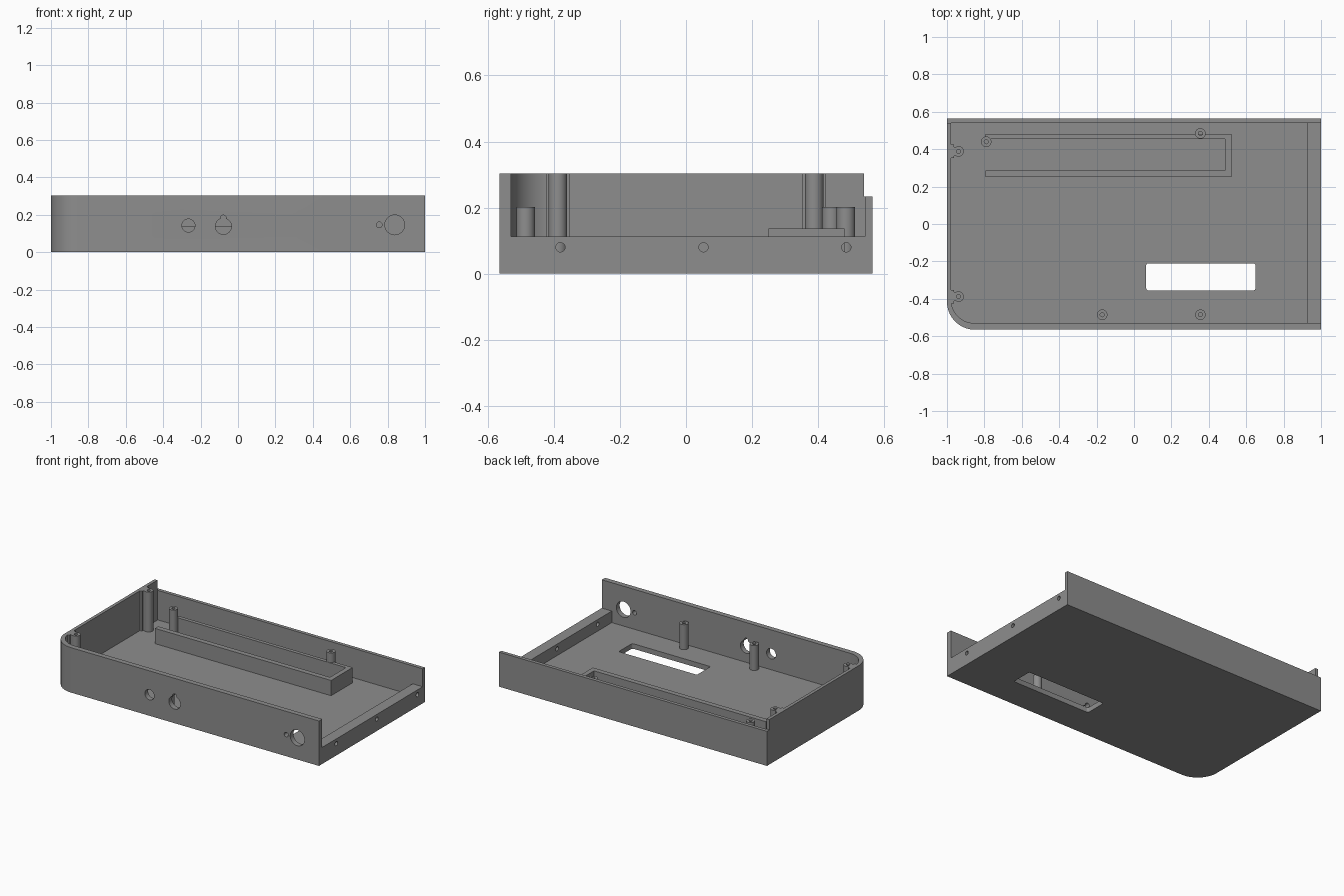
import bpy, bmesh, math
from mathutils import Matrix, Vector

if "Cube" in bpy.data.objects:
    bpy.data.objects.remove(bpy.data.objects["Cube"])

grey = bpy.data.materials.new("mid_grey")
grey.diffuse_color = (0.27, 0.27, 0.27, 1)
grey.use_nodes = True
grey.node_tree.nodes["Principled BSDF"].inputs["Base Color"].default_value = grey.diffuse_color

H, FLOOR, LIP = 0.303, 0.034, 0.112


def prism(name, pts, z0, z1):
    """Extrude a flat outline from z0 to z1."""
    bm = bmesh.new()
    face = bm.faces.new([bm.verts.new((x, y, z0)) for x, y in pts])
    top = bmesh.ops.extrude_face_region(bm, geom=[face])["geom"]
    bmesh.ops.translate(bm, vec=(0, 0, z1 - z0),
                        verts=[v for v in top if isinstance(v, bmesh.types.BMVert)])
    bmesh.ops.recalc_face_normals(bm, faces=bm.faces)
    me = bpy.data.meshes.new(name)
    bm.to_mesh(me)
    bm.free()
    me.materials.append(grey)
    ob = bpy.data.objects.new(name, me)
    bpy.context.collection.objects.link(ob)
    return ob


def arc(cx, cy, r, a0, a1, n):
    return [(cx + r * math.cos(math.radians(a0 + (a1 - a0) * i / n)),
             cy + r * math.sin(math.radians(a0 + (a1 - a0) * i / n))) for i in range(n + 1)]


def circle(cx, cy, r, n=32):
    return arc(cx, cy, r, 0, 360, n)[:-1]


def box(name, x0, x1, y0, y1, z0, z1):
    return prism(name, [(x0, y0), (x1, y0), (x1, y1), (x0, y1)], z0, z1)


def tray_outline(x0, x1, y0, y1, r):
    """Rectangle with a rounded front left corner."""
    return arc(x0 + r, y0 + r, r, 180, 270, 20) + [(x1, y0), (x1, y1), (x0, y1)]


def hole(axis, a, b, z, r, lo, hi):
    """Round cutter along x or y, at height z."""
    ob = prism("cutter", circle(0, 0, r), lo, hi)
    if axis == 'Y':   # local z becomes y
        m = Matrix(((1, 0, 0, a), (0, 0, 1, 0), (0, -1, 0, z), (0, 0, 0, 1)))
    else:             # local z becomes x
        m = Matrix(((0, 0, 1, 0), (1, 0, 0, b), (0, 1, 0, z), (0, 0, 0, 1)))
    ob.data.transform(m)
    return ob


def boolean(ob, other, op='DIFFERENCE'):
    mod = ob.modifiers.new("bool", 'BOOLEAN')
    mod.operation, mod.solver, mod.object = op, 'EXACT', other
    bpy.context.view_layer.objects.active = ob
    bpy.ops.object.modifier_apply(modifier=mod.name)
    bpy.data.objects.remove(other)


def smooth(ob):
    bpy.ops.object.select_all(action='DESELECT')
    ob.select_set(True)
    bpy.context.view_layer.objects.active = ob
    bpy.ops.object.shade_smooth_by_angle(angle=math.radians(30))


# Tray: hollow shell with a low right end and a lowered back wall
tray = prism("tray", tray_outline(-1, 1, -0.565, 0.565, 0.15), 0, H)
boolean(tray, prism("cutter", tray_outline(-0.978, 0.925, -0.53, 0.541, 0.125), FLOOR, 0.5))
boolean(tray, box("cutter", 0.8, 1.1, -0.53, 0.541, LIP, 0.5))
boolean(tray, box("cutter", -1.1, 1.1, 0.538, 0.7, 0.233, 0.5))

# Rounded window in the floor
x0, x1, y0, y1, r = 0.065, 0.65, -0.355, -0.21, 0.012
window = (arc(x0 + r, y0 + r, r, 180, 270, 4) + arc(x1 - r, y0 + r, r, 270, 360, 4)
          + arc(x1 - r, y1 - r, r, 0, 90, 4) + arc(x0 + r, y1 - r, r, 90, 180, 4))
boolean(tray, prism("cutter", window, -0.1, 0.1))

# Front wall holes, one with a key notch
for x, z, r in ((-0.265, 0.142, 0.035), (-0.078, 0.138, 0.043), (0.755, 0.146, 0.015), (0.838, 0.146, 0.053)):
    boolean(tray, hole('Y', x, 0, z, r, -0.7, -0.45))
boolean(tray, hole('Y', -0.078, 0, 0.183, 0.015, -0.7, -0.45))

# Screw holes through the right lip
for y in (-0.38, 0.053, 0.485):
    boolean(tray, hole('X', 0, y, 0.08, 0.014, 0.8, 1.1))
smooth(tray)

# U-shaped rail, open to the left
prism("rail", [(-0.795, 0.25), (0.52, 0.25), (0.52, 0.48), (-0.795, 0.48), (-0.795, 0.455),
               (0.487, 0.455), (0.487, 0.285), (-0.795, 0.285)], FLOOR - 0.005, 0.137)

# Standing posts with screw holes
for i, (x, y) in enumerate(((-0.79, 0.44), (0.355, 0.484), (-0.17, -0.485), (0.355, -0.485))):
    post = prism("post_%d" % (i + 1), circle(x, y, 0.028), FLOOR - 0.005, 0.202)
    boolean(post, prism("cutter", circle(x, y, 0.011, 20), 0.08, 0.4))
    smooth(post)

# Full-height screw bosses on the left wall
for side, y in (("front", -0.388), ("back", 0.388)):
    boss = prism(side + "_boss", circle(-0.938, y, 0.028), FLOOR - 0.005, H)
    boolean(boss, box("pad", -0.985, -0.945, y - 0.024, y + 0.024, FLOOR - 0.005, H), 'UNION')
    boolean(boss, box("pad", -0.985, -0.963, y - 0.036, y + 0.036, FLOOR - 0.005, H), 'UNION')
    boolean(boss, prism("cutter", circle(-0.938, y, 0.011, 20), 0.15, 0.5))
    smooth(boss)
